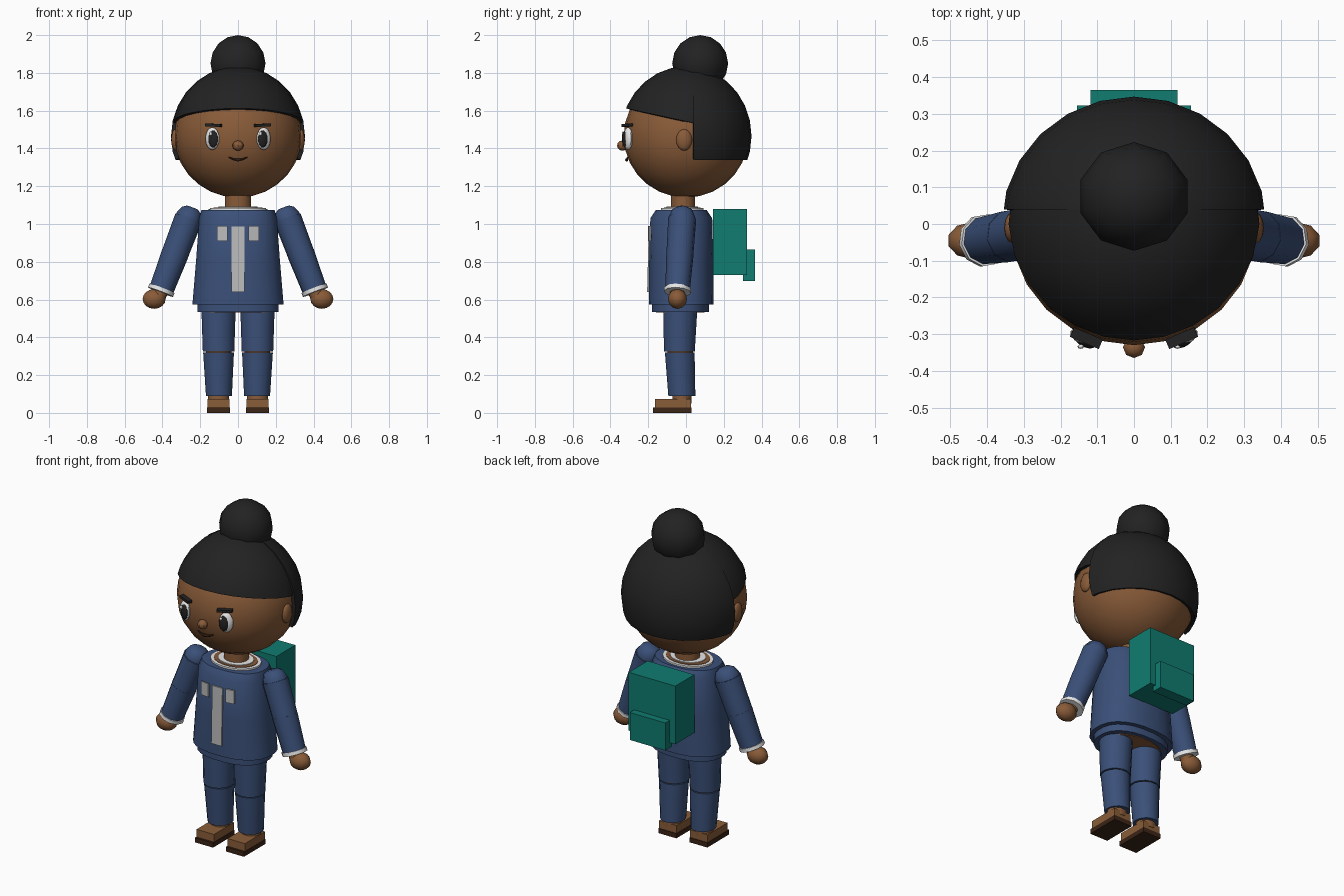
import bpy, bmesh, math
from mathutils import Matrix, Vector

cube = bpy.data.objects.get("Cube")
if cube:
    bpy.data.objects.remove(cube, do_unlink=True)

parts = []


def material(name, r, g, b):
    m = bpy.data.materials.new(name)
    m.use_nodes = True
    m.diffuse_color = (r, g, b, 1)
    bsdf = next(n for n in m.node_tree.nodes if n.type == 'BSDF_PRINCIPLED')
    bsdf.inputs["Base Color"].default_value = (r, g, b, 1)
    return m


skin = material("skin brown", 0.25, 0.105, 0.04)
black = material("hair black", 0.016, 0.016, 0.016)
navy = material("cloth navy", 0.043, 0.08, 0.19)
white = material("trim white", 0.8, 0.8, 0.8)
grey = material("badge grey", 0.5, 0.5, 0.5)
teal = material("bag teal", 0.005, 0.2, 0.16)
leather = material("shoe leather", 0.25, 0.11, 0.04)
dark = material("dark brown", 0.045, 0.018, 0.008)


def add(name, bm, mat, matrix=Matrix()):
    bmesh.ops.transform(bm, matrix=matrix, verts=bm.verts)
    bmesh.ops.recalc_face_normals(bm, faces=bm.faces)
    mesh = bpy.data.meshes.new(name)
    bm.to_mesh(mesh)
    bm.free()
    mesh.materials.append(mat)
    ob = bpy.data.objects.new(name, mesh)
    bpy.context.collection.objects.link(ob)
    parts.append(ob)
    return ob


def sphere(radii, seg, rings):
    bm = bmesh.new()
    bmesh.ops.create_uvsphere(bm, u_segments=seg, v_segments=rings, radius=1)
    bmesh.ops.scale(bm, vec=radii, verts=bm.verts)
    return bm


def ball(name, loc, radii, mat, yaw=0, seg=12, rings=8):
    m = Matrix.Translation(loc) @ Matrix.Rotation(yaw, 4, 'Z')
    return add(name, sphere(radii, seg, rings), mat, m)


def box(name, loc, size, mat, yaw=0, pitch=0, roll=0):
    bm = bmesh.new()
    bmesh.ops.create_cube(bm, size=1)
    bmesh.ops.scale(bm, vec=size, verts=bm.verts)
    m = (Matrix.Translation(loc) @ Matrix.Rotation(yaw, 4, 'Z')
         @ Matrix.Rotation(pitch, 4, 'X') @ Matrix.Rotation(roll, 4, 'Y'))
    return add(name, bm, mat, m)


def loft(name, rings, mat, n=16, power=1.0, matrix=Matrix()):
    """Skin a stack of (x, y, z, radius x, radius y) rings, capped at both ends."""
    def bend(v):
        return math.copysign(abs(v) ** power, v)
    bm = bmesh.new()
    loops = []
    for x, y, z, rx, ry in rings:
        angles = [2 * math.pi * (i + 0.5) / n for i in range(n)]
        loops.append([bm.verts.new((x + rx * bend(math.cos(a)), y + ry * bend(math.sin(a)), z))
                      for a in angles])
    for a, b in zip(loops, loops[1:]):
        for i in range(n):
            j = (i + 1) % n
            bm.faces.new((a[i], a[j], b[j], b[i]))
    bm.faces.new(loops[0])
    bm.faces.new(loops[-1])
    return add(name, bm, mat, matrix)


# Head and hair
ball("head", (0, 0, 1.465), (0.337, 0.33, 0.325), skin, seg=24, rings=14)
ball("hair_bun", (0, 0.075, 1.85), (0.153, 0.148, 0.15), black, seg=10, rings=8)


def hair(name, radii, cuts):
    bm = sphere(radii, 24, 14)
    bmesh.ops.translate(bm, vec=(0, 0, 1.465), verts=bm.verts)
    for point, normal in cuts:
        bmesh.ops.bisect_plane(bm, geom=bm.verts[:] + bm.edges[:] + bm.faces[:],
                               plane_co=point, plane_no=normal, clear_outer=True)
    shell = add(name, bm, black).modifiers.new("thickness", 'SOLIDIFY')
    shell.thickness = 0.02
    shell.offset = -1


hair("hair_fringe", (0.35, 0.347, 0.37),
     [((0, 0.04, 0), (0, 1, 0)), ((0, -0.33, 1.615), (0, -0.216, -1))])
hair("hair_back", (0.36, 0.347, 0.371),
     [((0, 0.04, 0), (0, -1, 0)), ((0, 0, 1.34), (0, 0, -1))])

# Face
ball("nose", (0, -0.336, 1.415), (0.03, 0.029, 0.027), skin, seg=8, rings=6)
curve = bpy.data.curves.new("mouth", 'CURVE')
curve.dimensions = '3D'
curve.bevel_depth = 0.009
curve.bevel_resolution = 1
curve.use_fill_caps = True
spline = curve.splines.new('POLY')
spline.points.add(4)
for i, p in enumerate(spline.points):
    t = i / 2 - 1
    p.co = (0.05 * t, -0.314 + 0.006 * t * t, 1.339 + 0.014 * t * t, 1)
    p.radius = 1 - 0.6 * abs(t)
curve.materials.append(dark)
mouth = bpy.data.objects.new("mouth", curve)
bpy.context.collection.objects.link(mouth)
parts.append(mouth)

# Torso and neck
loft("neck", [(0, -0.015, z, 0.07, 0.065) for z in (1.06, 1.18)], skin)
loft("shirt", [(0, -0.025, 0.575, 0.243, 0.173), (0, -0.025, 0.8, 0.224, 0.171),
               (0, -0.025, 1.03, 0.207, 0.165), (0, -0.025, 1.075, 0.195, 0.135)],
     navy, 24, 0.85)
loft("waist", [(0, -0.03, z, 0.217, 0.152) for z in (0.535, 0.6)], navy, 24, 0.85)
loft("pelvis", [(0, -0.03, z, 0.19, 0.13) for z in (0.531, 0.56)], skin, 20)
for name, top, rx, ry, mat in (("collar_outer", 1.085, 0.15, 0.115, white),
                               ("collar_gap", 1.088, 0.13, 0.098, skin),
                               ("collar_inner", 1.093, 0.105, 0.085, white)):
    loft(name, [(0, -0.02, z, rx, ry) for z in (1.06, top)], mat, 20)

# Shirt front plates and backpack
box("front_strip", (0, -0.197, 0.813), (0.068, 0.009, 0.345), grey, pitch=-0.025)
box("backpack", (0, 0.233, 0.905), (0.31, 0.18, 0.35), teal)
box("backpack_pocket", (0, 0.333, 0.782), (0.236, 0.064, 0.165), teal)

# Mirrored parts
for s, side in ((1, "left_"), (-1, "right_")):
    yaw = s * 0.4
    ball(side + "eye", (s * 0.136, -0.307, 1.452), (0.04, 0.022, 0.06), white, yaw)
    ball(side + "pupil", (s * 0.132, -0.322, 1.45), (0.029, 0.014, 0.046), black, yaw)
    ball(side + "eye_glint", (s * 0.132 - 0.013, -0.334, 1.478), (0.009, 0.006, 0.011),
         white, seg=8, rings=6)
    box(side + "brow", (s * 0.13, -0.311, 1.523), (0.085, 0.028, 0.015), black, yaw, 0, s * -0.05)
    ball(side + "ear", (s * 0.332, -0.01, 1.445), (0.022, 0.042, 0.057), skin)
    box(side + "badge", (s * 0.083, -0.194, 0.95), (0.054, 0.009, 0.08), grey, s * 0.14)

    # Arm, built along an axis from shoulder to wrist
    start = Vector((s * 0.262, -0.02, 1.03))
    end = Vector((s * 0.408, -0.045, 0.645))
    axis = end - start
    length = axis.length
    frame = Matrix.Translation(start) @ axis.to_track_quat('Z', 'Y').to_matrix().to_4x4()

    def arm(name, rings, mat):
        loft(side + name, [(0, 0, t, r, r) for t, r in rings], mat, 10, matrix=frame)

    arm("shoulder", [(-0.06, 0.032), (-0.045, 0.055), (-0.01, 0.07), (0.03, 0.07)], navy)
    arm("upper_sleeve", [(0, 0.075), (0.21, 0.072)], navy)
    arm("lower_sleeve", [(0.2, 0.073), (length - 0.01, 0.066)], navy)
    arm("cuff", [(length - 0.015, 0.072), (length + 0.006, 0.072)], white)
    arm("wrist", [(length - 0.03, 0.04), (length + 0.03, 0.038)], skin)
    ball(side + "hand", (s * 0.444, -0.045, 0.603), (0.064, 0.05, 0.052), skin, seg=10)

    # Leg with a narrow gap at the knee
    x = s * 0.103
    loft(side + "thigh", [(x, -0.03, 0.57, 0.093, 0.093), (x, -0.035, 0.325, 0.085, 0.083)], navy)
    loft(side + "shin", [(x, -0.033, 0.319, 0.083, 0.08), (x * 0.98, -0.022, 0.09, 0.07, 0.073)],
         navy)
    loft(side + "knee", [(x, -0.03, z, 0.07, 0.07) for z in (0.29, 0.35)], skin, 12)
    loft(side + "ankle", [(x, -0.022, z, 0.058, 0.052) for z in (0.05, 0.1)], skin, 12)

    # Shoe
    box(side + "shoe", (x, -0.069, 0.051), (0.116, 0.19, 0.046), leather)
    box(side + "sole", (x, -0.073, 0.014), (0.12, 0.206, 0.028), dark)

# Apply modifiers and shade smooth with sharp corners kept
bpy.ops.object.select_all(action='DESELECT')
for ob in parts:
    ob.select_set(True)
bpy.context.view_layer.objects.active = parts[0]
bpy.ops.object.convert(target='MESH')
bpy.ops.object.shade_smooth_by_angle(angle=math.radians(42))
